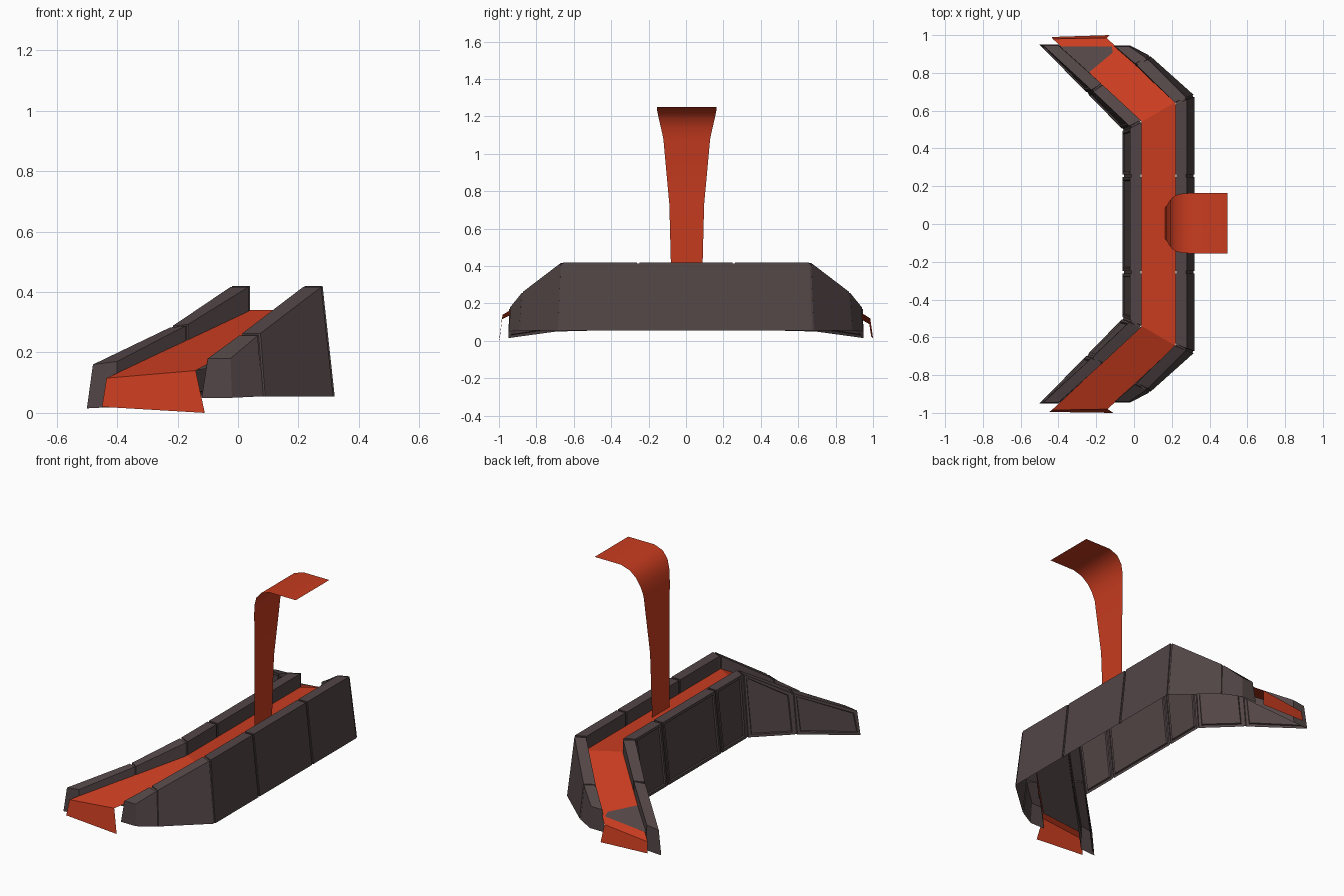
import bpy, bmesh
from mathutils import Vector

if "Cube" in bpy.data.objects:
    bpy.data.objects.remove(bpy.data.objects["Cube"])


def material(name, rgb):
    m = bpy.data.materials.new(name)
    m.diffuse_color = (*rgb, 1)
    m.use_nodes = True
    m.node_tree.nodes["Principled BSDF"].inputs["Base Color"].default_value = m.diffuse_color
    return m


RED = material("red carpet", (0.58, 0.045, 0.014))
STONE = material("dark stone", (0.085, 0.06, 0.061))


def finish(bm, name, mat):
    me = bpy.data.meshes.new(name)
    bm.to_mesh(me)
    bm.free()
    me.materials.append(mat)
    ob = bpy.data.objects.new(name, me)
    bpy.context.collection.objects.link(ob)
    return ob


def flip(sections):
    """Cross-sections mirrored over y = 0, in reverse order."""
    return [[(x, -y, z) for x, y, z in s] for s in reversed(sections)]


def strip(name, sections, mat):
    """Thin sheet through a list of (left, right) point pairs."""
    bm = bmesh.new()
    rows = [[bm.verts.new(p) for p in s] for s in sections]
    for a, b in zip(rows, rows[1:]):
        bm.faces.new((a[0], a[1], b[1], b[0]))
    bmesh.ops.recalc_face_normals(bm, faces=bm.faces)
    return finish(bm, name, mat)


def recess(sec, d=0.006):
    """Shrink a cross-section slightly, for the groove between blocks."""
    c = sum(sec, Vector()) / 4
    return [p + Vector((d if p.x < c.x else -d, 0, -d if p.z > c.z + 0.02 else 0)) for p in sec]


def wall(name, half, panelled):
    """Loft open 4-point sections into grooved blocks, cap the ends, inset outside panels."""
    secs = [[Vector(p) for p in s] for s in flip(half) + half]
    bm = bmesh.new()
    stations, blocks = [], []
    for i, (a, b) in enumerate(zip(secs, secs[1:])):
        g = 0.007 / (a[1] - b[1]).length
        sa = [p.lerp(q, g if i else 0) for p, q in zip(a, b)]
        sb = [p.lerp(q, 1 - g if i < len(secs) - 2 else 1) for p, q in zip(a, b)]
        if i:
            stations.append(recess(sa))
        blocks.append(len(stations))
        stations += [sa, sb]
        if i < len(secs) - 2:
            stations.append(recess(sb))
    rings = [[bm.verts.new(p) for p in s] for s in stations]
    panels = []
    for i, (a, b) in enumerate(zip(rings, rings[1:])):
        for k in range(3):
            f = bm.faces.new((a[k], a[k + 1], b[k + 1], b[k]))
            if panelled and i in blocks and k == 0:
                panels.append(f)
    bm.faces.new(rings[0])
    bm.faces.new(rings[-1])
    bmesh.ops.recalc_face_normals(bm, faces=bm.faces)
    if panels:
        bmesh.ops.inset_individual(bm, faces=panels, thickness=0.022, depth=0)
        bmesh.ops.inset_individual(bm, faces=panels, thickness=0.005, depth=-0.008)
    return finish(bm, name, STONE)


# Open shells: outside bottom, outside top, walkway top, walkway edge under the carpet
wall("long_wall", [
    [(0.32, 0.255, 0.055), (0.28, 0.255, 0.42), (0.22, 0.255, 0.42), (0.22, 0.255, 0.32)],
    [(0.32, 0.68, 0.055), (0.28, 0.665, 0.42), (0.22, 0.64, 0.42), (0.22, 0.64, 0.32)],
    [(0.085, 0.89, 0.055), (0.07, 0.875, 0.26), (0.01, 0.845, 0.26), (0.0, 0.845, 0.17)],
    [(-0.02, 0.945, 0.05), (-0.025, 0.94, 0.18), (-0.10, 0.94, 0.18), (-0.12, 0.945, 0.05)],
], False)
wall("short_wall", [
    [(-0.06, 0.255, 0.055), (-0.02, 0.255, 0.42), (0.04, 0.255, 0.42), (0.04, 0.255, 0.32)],
    [(-0.06, 0.50, 0.055), (-0.02, 0.515, 0.42), (0.04, 0.545, 0.42), (0.04, 0.545, 0.32)],
    [(-0.25, 0.695, 0.05), (-0.22, 0.705, 0.285), (-0.17, 0.74, 0.29), (-0.17, 0.74, 0.20)],
    [(-0.50, 0.95, 0.015), (-0.48, 0.945, 0.16), (-0.40, 0.945, 0.17), (-0.40, 0.95, 0.02)],
], True)

# Stone bed under the walkway
bed = [[(0.04, 0.54, 0.325), (0.22, 0.645, 0.325)],
       [(-0.395, 0.94, 0.12), (-0.11, 0.94, 0.145)]]
strip("walkway_bed", flip(bed) + bed, STONE)

# Carpeted walkway with hanging end flaps, the far end sagging a little more
top = [(0.04, 0.54, 0.34), (0.22, 0.645, 0.34)]
front_end = [top,
             [(-0.435, 0.985, 0.115), (-0.14, 0.98, 0.14)],
             [(-0.45, 0.995, 0.02), (-0.11, 1.0, 0.0)]]
back_end = [top,
            [(-0.43, 0.98, 0.09), (-0.145, 0.985, 0.12)],
            [(-0.435, 0.99, 0.025), (-0.13, 1.0, 0.015)]]
strip("walkway_carpet", flip(front_end) + back_end, RED)

# Tall curved banner: x, z, half width
profile = [(0.165, 0.34, 0.083), (0.172, 0.73, 0.093), (0.193, 1.08, 0.125), (0.205, 1.14, 0.138),
           (0.225, 1.19, 0.15), (0.262, 1.23, 0.158), (0.32, 1.25, 0.16), (0.495, 1.25, 0.16)]
banner = strip("curved_banner", [[(x, 0.004 - w, z), (x, 0.004 + w, z)] for x, z, w in profile], RED)
bpy.context.view_layer.objects.active = banner
banner.select_set(True)
bpy.ops.object.shade_smooth_by_angle()
